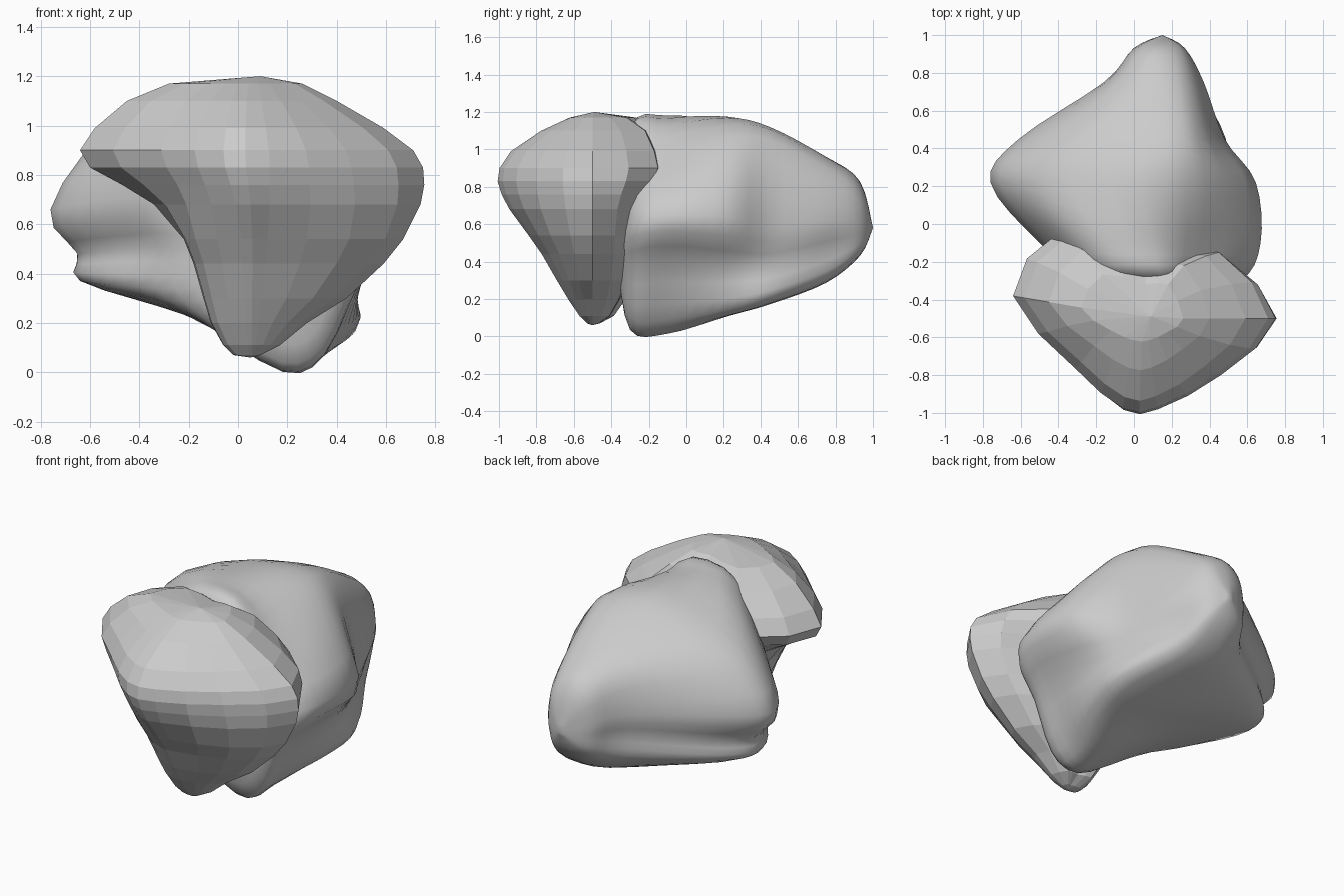
import bpy, bmesh
from mathutils import Vector


def spline(a, b, c, d, t):
    return 0.5 * (2 * b + (c - a) * t + (2 * a - 5 * b + 4 * c - d) * t * t
                  + (3 * b - a - 3 * c + d) * t ** 3)


def loft(name, rings, around, along, smooth):
    """Spline loft through closed rings of control points; first/last collapse to poles."""
    n = len(rings[0])
    fine = [[spline(r[i - 1], r[i], r[(i + 1) % n], r[(i + 2) % n], k / around)
             for i in range(n) for k in range(around)] for r in rings]
    rows = []
    for j in range(len(fine) - 1):
        q = [fine[max(0, min(len(fine) - 1, j + o))] for o in (-1, 0, 1, 2)]
        for k in range(along):
            rows.append([spline(*p, k / along) for p in zip(*q)])
    rows.append(fine[-1])
    bm = bmesh.new()
    grid = [[bm.verts.new(p) for p in row] for row in rows]
    for lo, hi in zip(grid, grid[1:]):
        for i in range(len(lo)):
            k = (i + 1) % len(lo)
            bm.faces.new((lo[i], lo[k], hi[k], hi[i]))
    bmesh.ops.remove_doubles(bm, verts=bm.verts, dist=0.0005)
    bmesh.ops.recalc_face_normals(bm, faces=bm.faces)
    for f in bm.faces:
        f.smooth = smooth
    me = bpy.data.meshes.new(name)
    bm.to_mesh(me)
    bm.free()
    ob = bpy.data.objects.new(name, me)
    bpy.context.collection.objects.link(ob)
    return ob


# Front rock: faceted, stacked kite-shaped rings (z, left, right, front, back)
cx, cy = 0.06, -0.5
levels = [(0.07, -0.02, 0.09, -0.53, -0.47), (0.11, -0.06, 0.17, -0.57, -0.41),
          (0.20, -0.11, 0.28, -0.63, -0.36), (0.30, -0.14, 0.44, -0.69, -0.32),
          (0.44, -0.18, 0.59, -0.77, -0.29), (0.54, -0.22, 0.67, -0.84, -0.29),
          (0.68, -0.34, 0.74, -0.94, -0.27), (0.76, -0.47, 0.755, -0.98, -0.23),
          (0.83, -0.60, 0.75, -1.0, -0.18), (0.90, -0.64, 0.71, -0.99, -0.15),
          (0.99, -0.58, 0.59, -0.93, -0.17), (1.10, -0.45, 0.40, -0.77, -0.22),
          (1.17, -0.28, 0.26, -0.62, -0.32)]
rings = [[Vector((0.05, -0.5, 0.06))] * 9]
for z, l, r, f, b in levels:
    dl, dr, df, db = l - cx, r - cx, f - cy, b - cy
    tip = 0.17 * -dl
    k = max(0.0, min(1.0, (0.8 - z) / 0.25))          # boxier front corners lower down
    rings.append([Vector((cx + x, cy + y, z)) for x, y in (
        (dr, 0), (dr * .6, db), (0, db), (dl * .65, db * 1.2 + tip * .3), (dl, tip),
        (dl * (.53 + .3 * k), df * (.54 + .1 * k)), (dl * .17, df * .97), (dr * .1, df * .96),
        (dr * (.58 + .06 * k), df * (.6 + .06 * k)))])
rings.append([Vector((0.09, -0.49, 1.2))] * 9)
loft("front_rock", rings, 2, 1, False)

# Back rock: smooth (x, z) sections along y, from the right edge over the top to
# the left edge, its groove, the lower left edge, the underside and the lower right
sections = {
    -0.30: ((.56, .6), (.3, .92), (.15, 1.1), (-.12, 1.03), (-.25, .68), (-.2, .5), (-.17, .34),
            (-.06, .2), (.18, .04), (.34, .1), (.46, .38)),
    -0.10: ((.67, .65), (.36, .98), (.1, 1.165), (-.27, 1.12), (-.5, .7), (-.42, .5), (-.46, .35),
            (-.18, .22), (.19, .02), (.36, .09), (.51, .4)),
    0.22: ((.645, .64), (.38, 1.06), (.03, 1.175), (-.5, 1.0), (-.76, .66), (-.65, .48), (-.64, .37),
           (-.25, .25), (.2, .12), (.45, .14), (.5, .38)),
    0.45: ((.48, .6), (.34, 1.05), (.06, 1.11), (-.38, .97), (-.61, .67), (-.53, .5), (-.53, .38),
           (-.25, .28), (.15, .18), (.47, .2), (.45, .38)),
    0.75: ((.37, .62), (.29, .9), (.1, .96), (-.09, .88), (-.16, .67), (-.13, .54), (-.13, .42),
           (-.05, .34), (.1, .29), (.31, .31), (.33, .46)),
    0.93: ((.27, .62), (.24, .77), (.12, .83), (.03, .77), (0, .64), (0, .56), (.01, .49),
           (.05, .45), (.13, .43), (.23, .45), (.26, .52))}
body = [[Vector((x, y, z)) for x, z in pts] for y, pts in sections.items()]
body = [[Vector((0.2, -0.37, 0.4))] * 11] + body + [[Vector((0.15, 1.0, 0.58))] * 11]
loft("back_rock", body, 3, 4, True)
